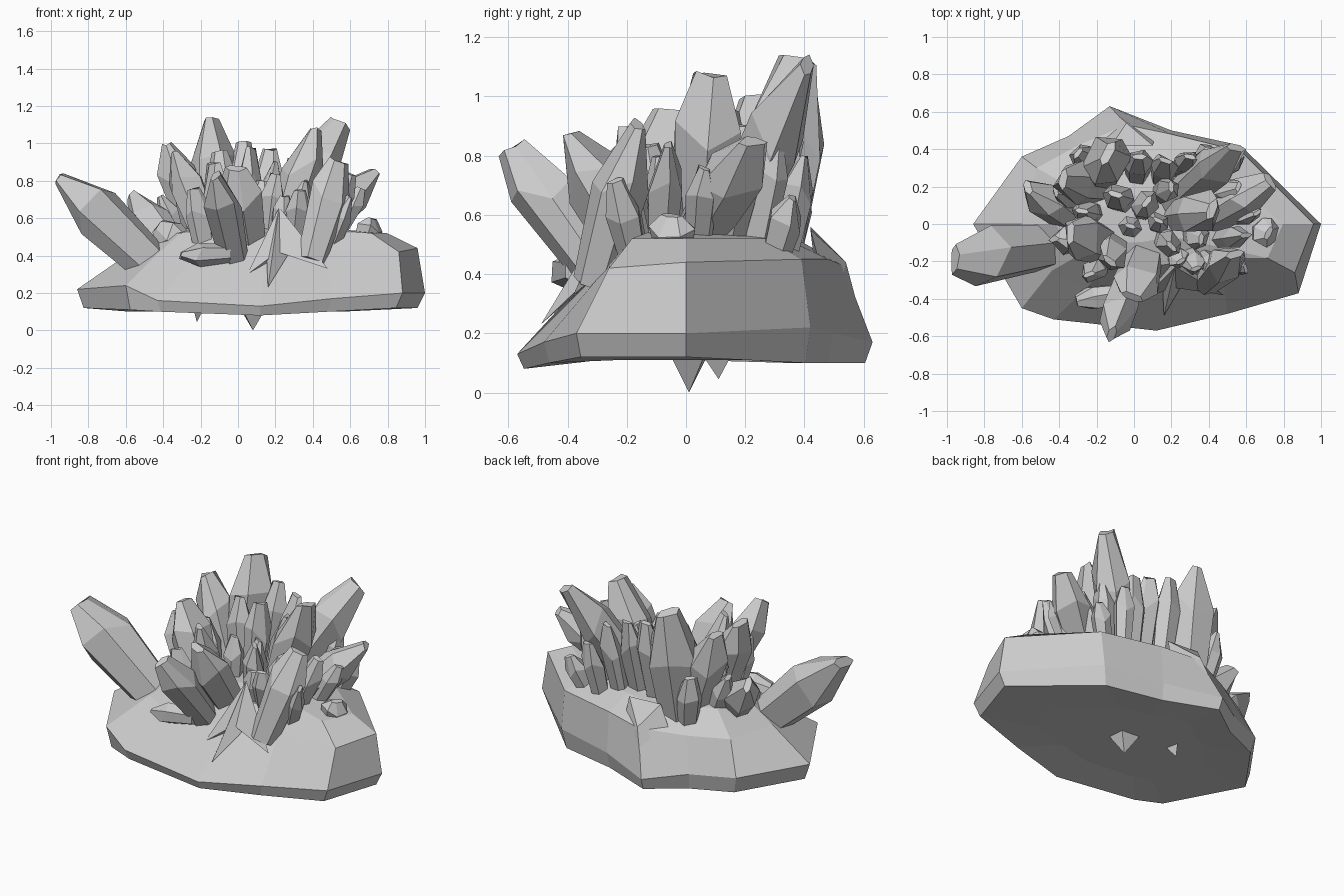
import bpy, bmesh, math, random
from mathutils import Vector

random.seed(4)


def finish(name, bm):
    """Turn a bmesh into a named, flat-shaded object."""
    bmesh.ops.recalc_face_normals(bm, faces=bm.faces)
    me = bpy.data.meshes.new(name)
    bm.to_mesh(me)
    bm.free()
    ob = bpy.data.objects.new(name, me)
    bpy.context.collection.objects.link(ob)
    return ob


def loft(name, rings):
    """Solid skinned through closed rings of equal length."""
    bm = bmesh.new()
    vs = [[bm.verts.new(p) for p in r] for r in rings]
    n = len(rings[0])
    for a, b in zip(vs, vs[1:]):
        for i in range(n):
            j = (i + 1) % n
            bm.faces.new((a[i], a[j], b[j], b[i]))
    bm.faces.new(vs[0][::-1])
    bm.faces.new(vs[-1])
    return finish(name, bm)


def hull(name, pts):
    """Chunk wrapped around a few points."""
    bm = bmesh.new()
    for p in pts:
        bm.verts.new(p)
    bmesh.ops.convex_hull(bm, input=bm.verts)
    return finish(name, bm)


def crystal(name, base, tip, r, sides=6):
    """Irregular prism that swells, then tapers to a chisel tip."""
    base, tip = Vector(base), Vector(tip)
    axis = tip - base
    d = axis.normalized()
    turn = random.uniform(0, math.pi)
    u0 = d.orthogonal().normalized()
    v0 = d.cross(u0)
    u = u0 * math.cos(turn) + v0 * math.sin(turn)
    v = d.cross(u)
    ang = [2 * math.pi * (i + random.uniform(-.2, .2)) / sides for i in range(sides)]
    cut = [random.uniform(-.12, .12) for _ in range(sides)]
    rings = []
    for t, su, sv, c in ((-.15, .8, .75, 0), (.62, 1.1, .98, 1), (.99, .55, .22, .15)):
        rings.append([base + axis * (t + c * k) + (u * math.cos(a) * su + v * math.sin(a) * sv) * r
                      for a, k in zip(ang, cut)])
    return loft(name, rings)


# Rock base: rim x, y, bottom z, rim z, then shoulder x, y, z
outline = [
    (1.0, 0, .12, .2, .96, 0, .44), (.88, -.37, .12, .2, .86, -.26, .42),
    (.5, -.48, .1, .17, .47, -.26, .43), (.12, -.57, .08, .13, .15, -.32, .38),
    (-.43, -.51, .1, .16, -.25, -.34, .38), (-.6, -.45, .11, .24, -.44, -.25, .40),
    (-.86, 0, .12, .22, -.6, 0, .40), (-.6, .36, .1, .2, -.52, .3, .40),
    (-.35, .47, .1, .2, -.3, .42, .41), (-.13, .63, .1, .17, -.04, .53, .43),
    (.2, .5, .1, .2, .2, .48, .45), (.57, .42, .1, .22, .57, .39, .45)]
loft("rock_base", [
    [(.6 * x, .6 * y, .11) for x, y, *_ in outline],
    [(.96 * x, .96 * y, b) for x, y, b, *_ in outline],
    [(x, y, z) for x, y, b, z, *_ in outline],
    [p[4:] for p in outline],
    [((.83 if p[4] > 0 else .7) * p[4], .7 * p[5], .52) for p in outline],
    [(.3 * p[4], .3 * p[5], .56) for p in outline]])

# Large crystals: base, tip, radius
large = [
    ((-.50, -.13, .38), (-.965, -.19, .82), .155),
    ((-.03, -.30, .42), (-.12, -.59, .83), .10),
    ((.06, -.16, .45), (-.01, -.39, .87), .115),
    ((.41, -.29, .44), (.54, -.16, .91), .10),
    ((.38, .02, .50), (.73, .23, .85), .105),
    ((-.16, .28, .42), (-.14, .38, 1.13), .135),
    ((.22, .12, .50), (.55, .41, 1.11), .115),
    ((.24, .05, .50), (.42, .08, 1.08), .115),
    ((-.20, .20, .48), (-.38, .24, 1.0), .11),
    ((-.33, .02, .42), (-.57, .20, .72), .10),
    ((-.15, -.12, .46), (-.34, -.05, .95), .115)]
for i, c in enumerate(large):
    crystal(f"large_crystal_{i + 1}", *c)

# Smaller crystals ringing the cluster
small = [
    ((.02, .26, .5), (.03, .36, 1.01), .075), ((.15, .24, .5), (.17, .34, .97), .07),
    ((.26, .28, .5), (.30, .36, .93), .065), ((.40, .24, .5), (.48, .31, .88), .07),
    ((.05, .08, .5), (.07, .12, .98), .075), ((-.10, -.10, .45), (-.13, -.20, .90), .085),
    ((-.18, -.22, .42), (-.24, -.27, .76), .065), ((.16, -.08, .5), (.20, -.12, .84), .07),
    ((.30, -.16, .48), (.33, -.24, .75), .06), ((.46, -.08, .5), (.60, -.06, .84), .065),
    ((.50, -.18, .46), (.60, -.24, .72), .055), ((.52, .04, .5), (.66, .06, .76), .055),
    ((-.06, .12, .5), (-.10, .16, .96), .08), ((-.30, .14, .45), (-.42, .18, .72), .07)]
for i, c in enumerate(small):
    crystal(f"small_crystal_{i + 1}", *c)

# Short filler crystals between the others
filler = [
    ((.12, .0, .5), (.13, .02, .80), .06), ((.30, -.05, .5), (.36, -.08, .80), .065),
    ((.14, .16, .5), (.20, .20, .90), .065), ((-.02, -.02, .5), (-.02, -.01, .80), .06),
    ((.42, .14, .5), (.56, .20, .80), .06), ((.04, -.22, .46), (.10, -.26, .68), .055),
    ((.22, -.16, .5), (.25, -.20, .72), .055), ((.38, -.18, .5), (.44, -.24, .74), .06),
    ((-.22, .06, .48), (-.28, .07, .82), .07), ((.48, .30, .45), (.56, .36, .66), .06),
    ((-.24, .32, .42), (-.30, .38, .76), .07), ((.36, .33, .45), (.40, .40, .80), .06)]
for i, c in enumerate(filler):
    crystal(f"filler_crystal_{i + 1}", *c)

# Low stubs lying on the rock
crystal("front_stub", (-.08, -.37, .41), (-.31, -.41, .40), .065)
crystal("right_stub", (.68, -.04, .48), (.72, -.05, .60), .075, 7)
crystal("left_stub", (-.28, -.1, .44), (-.43, -.08, .56), .08)

# Three-legged rock spire on the front slope
peak = (.22, -.23, .66)
for i, (x, y, z) in enumerate([(.05, -.40, .30), (.16, -.49, .23), (.48, -.38, .33)]):
    hull(f"front_spire_leg_{i + 1}", [peak, (x, y, z), (.15, -.28, .44), (.29, -.27, .44),
                                      (.21, -.34, .42), (.22, -.18, .5)])

# Broken rock ridge at the back
hull("back_ridge", [(-.13, .62, .14), (-.04, .54, .44), (-.12, .42, .56), (.1, .42, .55),
                    (-.25, .45, .3), (.12, .5, .25)])

# Points poking out underneath
hull("underside_point", [(.08, .01, 0), (.02, -.05, .12), (.15, -.05, .12), (.14, .06, .12), (.01, .07, .12)])
hull("underside_chip", [(-.22, .11, .045), (-.24, .06, .12), (-.18, .06, .12), (-.2, .15, .12)])
